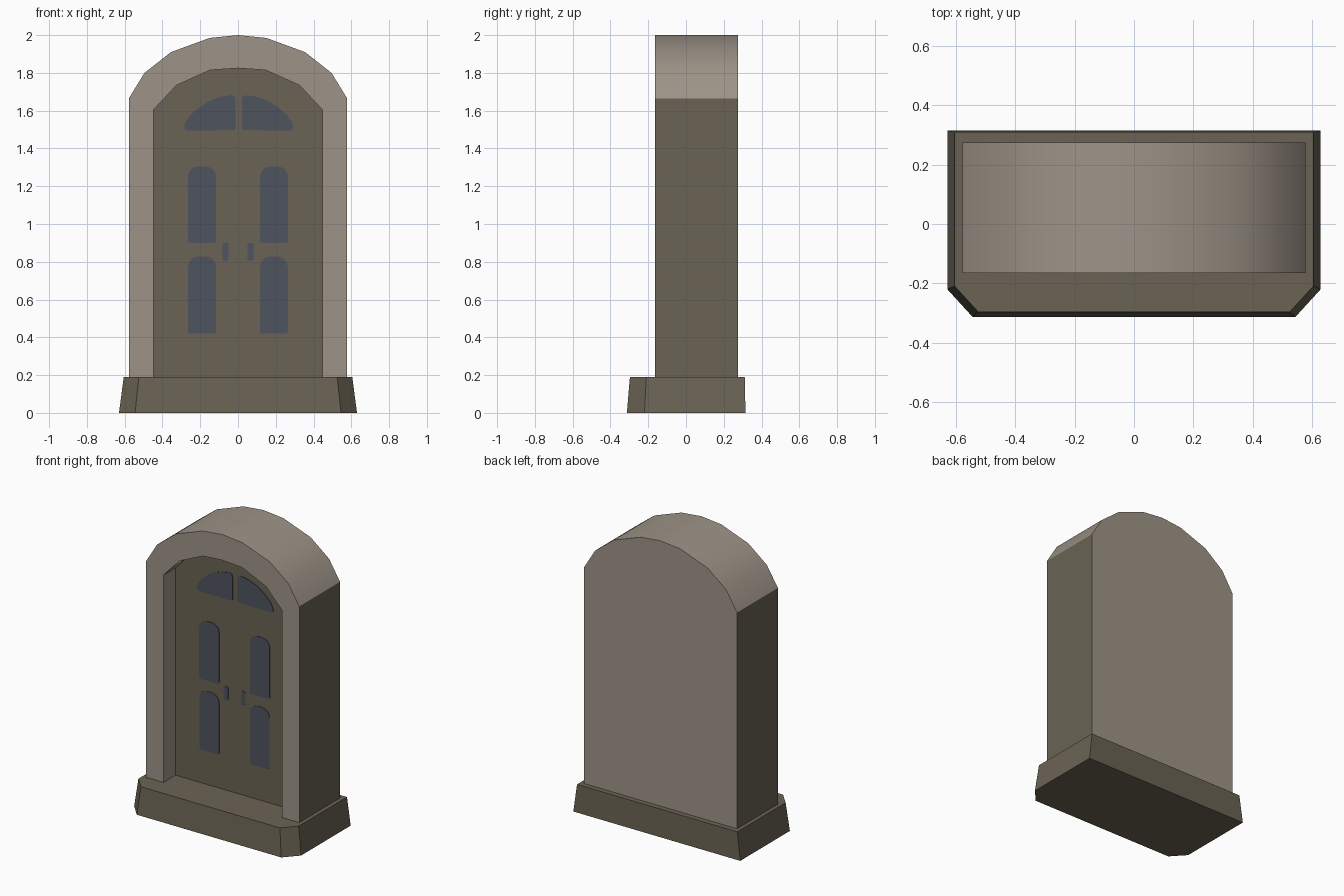
import bpy, bmesh, math

if "Cube" in bpy.data.objects:
    bpy.data.objects.remove(bpy.data.objects["Cube"])

def material(name, rgb):
    m = bpy.data.materials.new(name)
    lin = [((c / 255 + 0.055) / 1.055) ** 2.4 for c in rgb]
    m.diffuse_color = (*lin, 1)
    m.use_nodes = True
    m.node_tree.nodes["Principled BSDF"].inputs["Base Color"].default_value = m.diffuse_color
    return m

LIGHT = material("light_stone", (158, 148, 136))
DARK = material("dark_stone", (106, 99, 84))
SLATE = material("slate_blue", (78, 83, 93))

def make(name, verts, faces, mats):
    me = bpy.data.meshes.new(name)
    bm = bmesh.new()
    vs = [bm.verts.new(v) for v in verts]
    for idx, mat in faces:
        bm.faces.new([vs[i] for i in idx]).material_index = mat
    bmesh.ops.recalc_face_normals(bm, faces=bm.faces)
    bm.to_mesh(me)
    bm.free()
    for m in mats:
        me.materials.append(m)
    ob = bpy.data.objects.new(name, me)
    bpy.context.collection.objects.link(ob)
    return ob

def arch(half, bottom):
    """Full symmetric outline from bottom left over the top to bottom right."""
    left = [(half[0][0], bottom)] + half
    return [(-x, z) for x, z in left] + [(x, z) for x, z in reversed(left) if x > 0]

# Archway with recessed door
FRONT, DOOR, BACK, Z0 = -0.165, -0.035, 0.275, 0.19
outer = arch([(0.578, 1.665), (0.495, 1.80), (0.355, 1.91), (0.15, 1.985), (0, 2.0)], Z0)
inner = arch([(0.447, 1.605), (0.325, 1.735), (0.147, 1.815), (0, 1.825)], Z0)
n, k = len(outer), len(inner)
verts = [(x, FRONT, z) for x, z in outer] + [(x, BACK, z) for x, z in outer]
verts += [(x, FRONT, z) for x, z in inner] + [(x, DOOR, z) for x, z in inner]
a, b = 2 * n, 2 * n + k
faces = [(list(range(n)) + list(range(b - 1, a - 1, -1)), 0),   # front surround
         (list(range(n, 2 * n)), 0),                            # back
         (list(range(b, b + k)), 1)]                            # door
for i in range(n - 1):                                          # straight sides are dark
    faces.append(([i, i + 1, n + i + 1, n + i], 1 if i in (0, n - 2) else 0))
for i in range(k - 1):                                          # reveal
    faces.append(([a + i, a + i + 1, b + i + 1, b + i], 0))
faces.append(([0, a, b, b + k - 1, b - 1, n - 1, 2 * n - 1, n], 1))  # underside
archway = make("archway", verts, faces, [LIGHT, DARK])
bpy.context.view_layer.objects.active = archway
archway.select_set(True)
bpy.ops.object.shade_smooth_by_angle(angle=math.radians(28))

# Tapered plinth with cut front corners
def plinth_ring(w, back, side, cut, front, z):
    half = [(w, back), (w, side), (cut, front)]
    return [(x, y, z) for x, y in half] + [(-x, y, z) for x, y in reversed(half)]

verts = plinth_ring(0.63, 0.315, -0.22, 0.545, -0.313, 0) + plinth_ring(0.605, 0.311, -0.21, 0.525, -0.297, Z0)
faces = [(list(range(6)), 0), (list(range(6, 12)), 0)]
faces += [([i, (i + 1) % 6, (i + 1) % 6 + 6, i + 6], 0) for i in range(6)]
make("plinth", verts, faces, [DARK])

# Thin plates on the door
def plate(name, pts):
    m = len(pts)
    verts = [(x, DOOR - 0.004, z) for x, z in pts] + [(x, DOOR + 0.002, z) for x, z in pts]
    faces = [(list(range(m)), 0), (list(range(m, 2 * m)), 0)]
    faces += [([i, (i + 1) % m, (i + 1) % m + m, i + m], 0) for i in range(m)]
    make(name, verts, faces, [SLATE])

def round_panel(xc, w, z0, z1, rt, rb):
    """Rectangle with rounded corners: rt = top radius, rb = bottom radius."""
    pts = []
    for sx, z, r, start in ((1, z1 - rt, rt, 0), (-1, z1 - rt, rt, 90), (-1, z0 + rb, rb, 180), (1, z0 + rb, rb, 270)):
        for s in range(5):
            t = math.radians(start + s * 22.5)
            pts.append((xc + sx * (w / 2 - r) + r * math.cos(t), z + r * math.sin(t)))
    return pts

for side, s in (("left", -1), ("right", 1)):
    plate(side + "_upper_panel", round_panel(s * 0.191, 0.149, 0.9, 1.305, 0.055, 0.012))
    plate(side + "_lower_panel", round_panel(s * 0.19, 0.147, 0.42, 0.828, 0.055, 0.012))
    plate(side + "_handle", round_panel(s * 0.066, 0.034, 0.805, 0.9, 0.014, 0.014))
    c = 0.003 if s < 0 else 0.002 + 0.008
    quarter = [(0.018, 1.497), (0.27, 1.495), (0.282, 1.507), (0.28, 1.53), (0.255, 1.57), (0.21, 1.612),
               (0.15, 1.651), (0.09, 1.673), (0.035, 1.682), (0.016, 1.675), (0.010, 1.655), (0.010, 1.508)]
    plate(side + "_fanlight", [(s * (x + c), z) for x, z in quarter])
